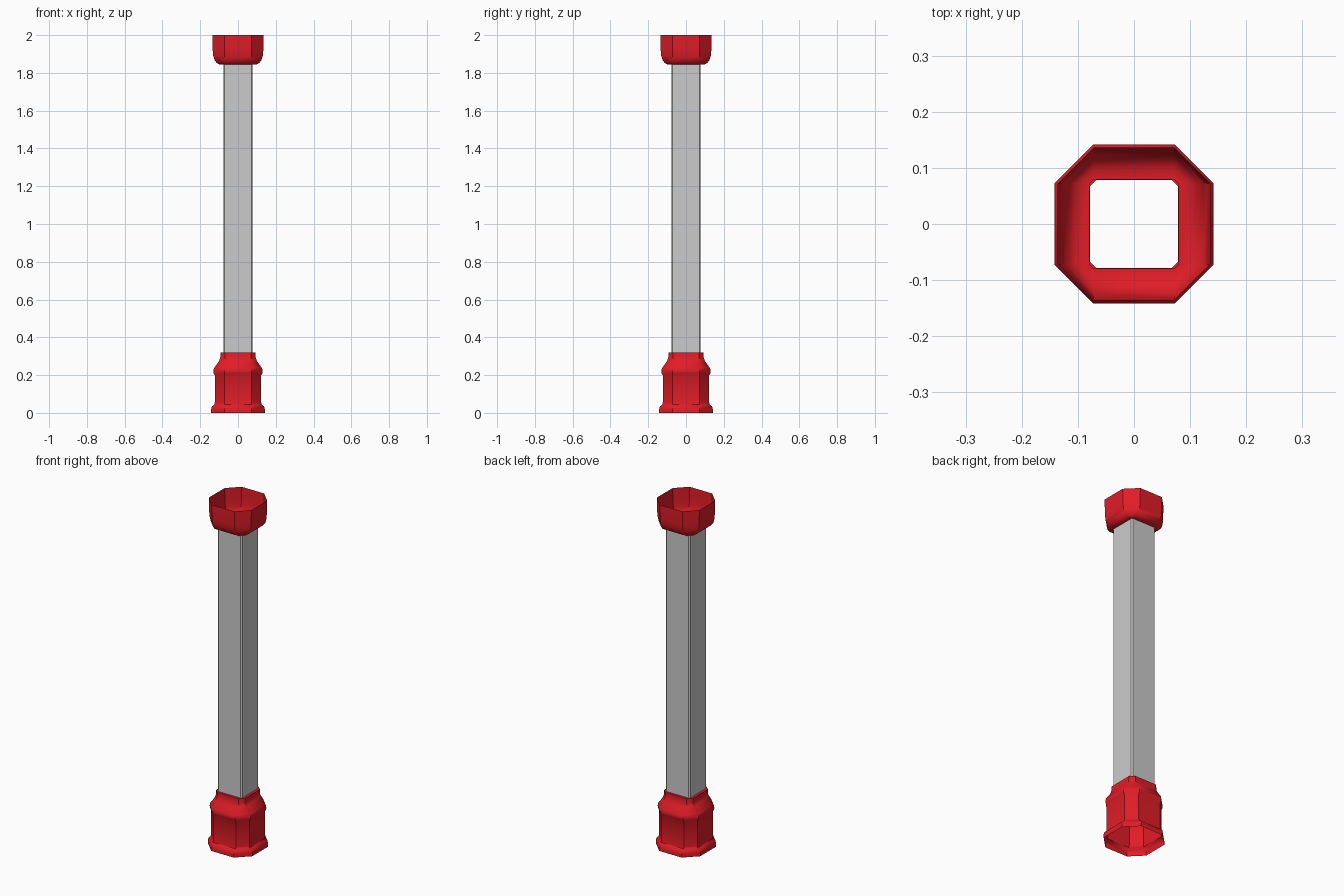
import bpy, bmesh, math

if "Cube" in bpy.data.objects:
    bpy.data.objects.remove(bpy.data.objects["Cube"])


def paint(name, rgb):
    m = bpy.data.materials.new(name)
    m.diffuse_color = (*rgb, 1)
    m.use_nodes = True
    m.node_tree.nodes["Principled BSDF"].inputs["Base Color"].default_value = m.diffuse_color
    return m


def octagon(bm, half, flat, z):
    """Ring of a square with cut corners: half width, half length of each flat side."""
    pts = [(half, -flat), (half, flat), (flat, half), (-flat, half),
           (-half, flat), (-half, -flat), (-flat, -half), (flat, -half)]
    return [bm.verts.new((x, y, z)) for x, y in pts]


def loft(name, profile, mat=None):
    """Open shell through (half, flat, z) rings listed from bottom to top."""
    bm = bmesh.new()
    rings = [octagon(bm, *p) for p in profile]
    for a, b in zip(rings, rings[1:]):
        for i in range(8):
            j = (i + 1) % 8
            bm.faces.new((a[i], a[j], b[j], b[i]))
    me = bpy.data.meshes.new(name)
    bm.to_mesh(me)
    bm.free()
    ob = bpy.data.objects.new(name, me)
    bpy.context.collection.objects.link(ob)
    if mat:
        me.materials.append(mat)
    bpy.ops.object.select_all(action='DESELECT')
    ob.select_set(True)
    bpy.context.view_layer.objects.active = ob
    bpy.ops.object.shade_smooth_by_angle(angle=math.radians(40))
    return ob


red = paint("red", (0.75, 0.012, 0.02))

# Hollow square shaft with softened corners
loft("shaft", [(0.078, 0.071, 0.31), (0.078, 0.071, 1.848)])

# Moulded base: flange, body, bead, sloping shoulder and neck
loft("base", [
    (0.142, 0.072, 0.0), (0.142, 0.072, 0.02), (0.138, 0.072, 0.034),
    (0.125, 0.072, 0.044), (0.123, 0.072, 0.055), (0.123, 0.072, 0.2),
    (0.129, 0.072, 0.21), (0.131, 0.072, 0.222), (0.127, 0.072, 0.237),
    (0.102, 0.070, 0.272), (0.095, 0.069, 0.288), (0.092, 0.068, 0.3),
    (0.092, 0.068, 0.32), (0.078, 0.068, 0.32)], red)

# Open cup at the top
loft("capital", [
    (0.079, 0.072, 1.845), (0.100, 0.072, 1.845), (0.113, 0.072, 1.853),
    (0.124, 0.072, 1.868), (0.131, 0.072, 1.89), (0.134, 0.072, 1.92),
    (0.136, 0.072, 2.0)], red)
